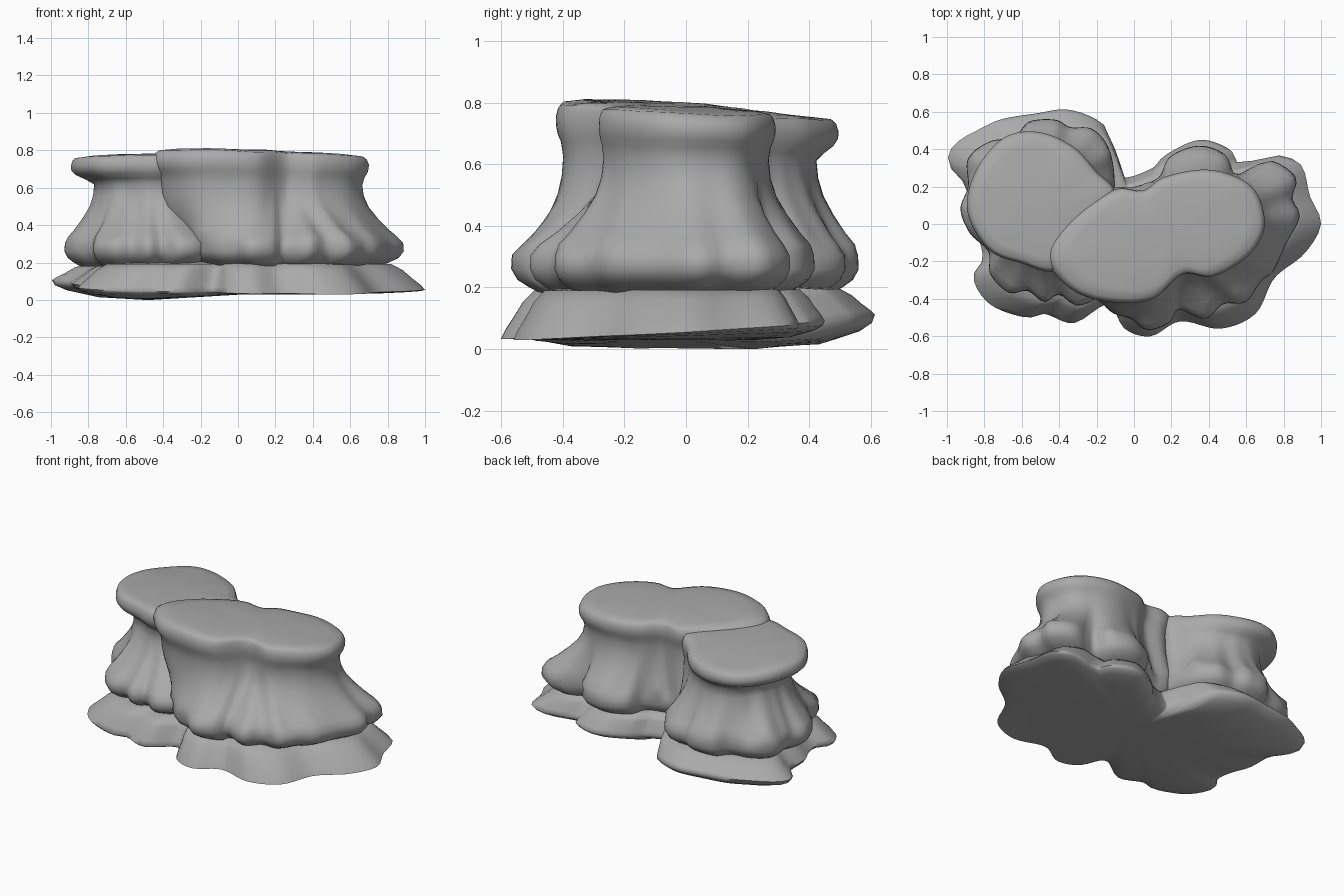
import bpy, bmesh, math
from mathutils import Vector, noise

if "Cube" in bpy.data.objects:
    bpy.data.objects.remove(bpy.data.objects["Cube"])

SIDES = 128
ANGLES = [-math.pi + math.tau * i / SIDES for i in range(SIDES)]

stone = bpy.data.materials.new("grey stone")
stone.use_nodes = True
grey = (0.4, 0.4, 0.4, 1)
stone.diffuse_color = grey
stone.node_tree.nodes["Principled BSDF"].inputs["Base Color"].default_value = grey


def outline(points, centre):
    """Radius at even angles about a centre, for a smooth closed curve (hundredths)."""
    pts = [Vector(p) / 100 - centre for p in points]
    n, samples = len(pts), []
    for i in range(n):
        a, b, c, d = (pts[(i + k) % n] for k in (-1, 0, 1, 2))
        for s in range(12):
            t = s / 12
            p = (2 * b + (c - a) * t + (2 * a - 5 * b + 4 * c - d) * t**2
                 + (3 * b - a - 3 * c + d) * t**3) / 2
            samples.append((math.atan2(p.y, p.x), p.length))
    samples.sort()
    first, last = samples[0], samples[-1]
    samples = [(last[0] - math.tau, last[1])] + samples + [(first[0] + math.tau, first[1])]
    radii = []
    for ang in ANGLES:
        for (a0, r0), (a1, r1) in zip(samples, samples[1:]):
            if a0 <= ang <= a1:
                radii.append(r0 + (r1 - r0) * (ang - a0) / max(a1 - a0, 1e-6))
                break
    return radii


def loft(name, centre, rings, height):
    """Skin stacked rings of (radii, z); height() adjusts z by position."""
    bm = bmesh.new()
    rows = []
    for radii, z in rings:
        row = []
        for ang, r in zip(ANGLES, radii):
            x, y = centre.x + r * math.cos(ang), centre.y + r * math.sin(ang)
            row.append(bm.verts.new((x, y, height(x, y, z))))
        rows.append(row)
    for low, high in zip(rows, rows[1:]):
        for i in range(SIDES):
            j = (i + 1) % SIDES
            bm.faces.new((low[i], low[j], high[j], high[i]))
    for row, z, flip in ((rows[0], rings[0][1], True), (rows[-1], rings[-1][1], False)):
        mid = bm.verts.new((*centre, height(*centre, z)))
        for i in range(SIDES):
            tri = (row[i], row[(i + 1) % SIDES], mid)
            bm.faces.new(tri[::-1] if flip else tri)
    bmesh.ops.recalc_face_normals(bm, faces=bm.faces)
    mesh = bpy.data.meshes.new(name)
    bm.to_mesh(mesh)
    bm.free()
    obj = bpy.data.objects.new(name, mesh)
    bpy.context.collection.objects.link(obj)
    mesh.materials.append(stone)
    bpy.ops.object.select_all(action='DESELECT')
    obj.select_set(True)
    bpy.context.view_layer.objects.active = obj
    bpy.ops.object.shade_smooth_by_angle(angle=math.radians(70))


def scaled(radii, s):
    return [r * s for r in radii]


def mix(a, b, t):
    return [p + (q - p) * t for p, q in zip(a, b)]


def pillar(name, centre, foot_points, top_points, neck_scale, lean, top_z, slope):
    """Rock column: lobed foot, pinched waist, overhanging flat cap."""
    centre = Vector(centre)
    foot, top = outline(foot_points, centre), outline(top_points, centre)
    neck = [r * neck_scale * (1 + lean * math.cos(a)) for a, r in zip(ANGLES, top)]
    rings = [(scaled(foot, s), z) for s, z in
             ((0.8, 0.18), (0.88, 0.2), (0.955, 0.225), (0.995, 0.26), (0.99, 0.305))]
    # waist folds fade from the foot lobes into the neck
    for t, z in ((0.13, 0.34), (0.35, 0.38), (0.62, 0.44), (0.84, 0.5), (0.96, 0.56), (1, 0.62)):
        folds = [0.03 * (1.2 - t) * noise.noise((4 * math.cos(a), 4 * math.sin(a), z + centre.x))
                 for a in ANGLES]
        rings.append(([r + f for r, f in zip(mix(foot, neck, t), folds)], z))
    # underside of the overhang, then the cap
    rings += [(mix(neck, top, t), top_z - d) for t, d in
              ((0.35, 0.12), (0.78, 0.095), (0.98, 0.07))]
    rings += [(scaled(top, s), top_z - d) for s, d in
              ((1, 0.045), (0.98, 0.018), (0.94, 0.002),
               (0.8, -0.006), (0.5, -0.014), (0.25, -0.017))]

    def height(x, y, z):
        ripple = 0.006 * noise.noise((5 * x, 5 * y, centre.x))
        return z + (slope[0] * x + slope[1] * y + ripple) * (z / top_z) ** 4

    loft(name, centre, rings, height)


# Spreading ground slab
slab_points = [
    (100, 0), (94, 15), (89, 32), (73, 37), (57, 32), (51, 40), (35, 45), (17, 37),
    (10, 30), (-5, 25), (-8, 34), (-15, 52), (-34, 61), (-53, 59), (-71, 56), (-82, 51),
    (-93, 45), (-99, 38), (-98, 30), (-90, 20), (-88, 3), (-83, -8), (-81, -19),
    (-86, -29), (-77, -43), (-58, -50), (-48, -48), (-32, -53), (-14, -43), (-5, -56),
    (9, -60), (25, -52), (46, -56), (65, -48), (75, -29), (91, -16)]
origin = Vector((0, 0))
slab = outline(slab_points, origin)


def slab_height(x, y, level):
    """Levels: 0 underside, 1 rim, 2 upper surface."""
    under = min(0.03, max(0, 0.028 + 0.06 * x))
    rim = 0.07 - 0.015 * x + 0.06 * y
    if level <= 1:
        return under + (rim - under) * level
    return rim + (0.2 - rim) * (level - 1)


loft("ground_slab", origin,
     [(scaled(slab, s), level) for s, level in
      ((0.5, 0), (0.75, 0.15), (0.92, 0.5), (0.985, 0.75), (1, 1), (0.975, 1.18),
       (0.93, 1.42), (0.88, 1.72), (0.82, 1.94), (0.5, 2.05))], slab_height)

# Rear rock column
pillar("rear_column", (-0.5, 0.1),
       [(-10, 20), (-13, 40), (-22, 51), (-34, 52), (-42, 56), (-56, 55), (-64, 47),
        (-78, 44), (-89, 35), (-89, 20), (-93, 8), (-88, -5), (-78, -15), (-77, -27),
        (-67, -37), (-57, -36), (-48, -42), (-40, -38), (-30, -44), (-17, -36), (-12, -10)],
       [(-10, 15), (-20, 28), (-32, 41), (-50, 49), (-68, 47), (-82, 33), (-89, 15),
        (-87, 0), (-76, -15), (-60, -21), (-42, -25), (-24, -10)],
       0.83, 0.18, 0.765, (0, -0.04))

# Front rock column
pillar("front_column", (0.2, -0.06),
       [(89, 4), (85, 14), (87, 25), (74, 34), (62, 30), (54, 27), (48, 38), (34, 42),
        (19, 36), (13, 25), (0, 20), (-13, 18), (-32, 0), (-27, -27), (-14, -46),
        (-2, -51), (7, -57), (19, -53), (24, -46), (38, -51), (48, -43), (60, -42),
        (68, -31), (75, -25), (82, -10)],
       [(69, 8), (69, -5), (60, -18), (42, -28), (26, -27), (10, -40), (-10, -42),
        (-30, -37), (-44, -24), (-45, -12), (-34, 2), (-20, 13), (-8, 19), (5, 18),
        (16, 25), (35, 29), (50, 27), (63, 20)],
       0.93, 0, 0.785, (-0.03, -0.035))
